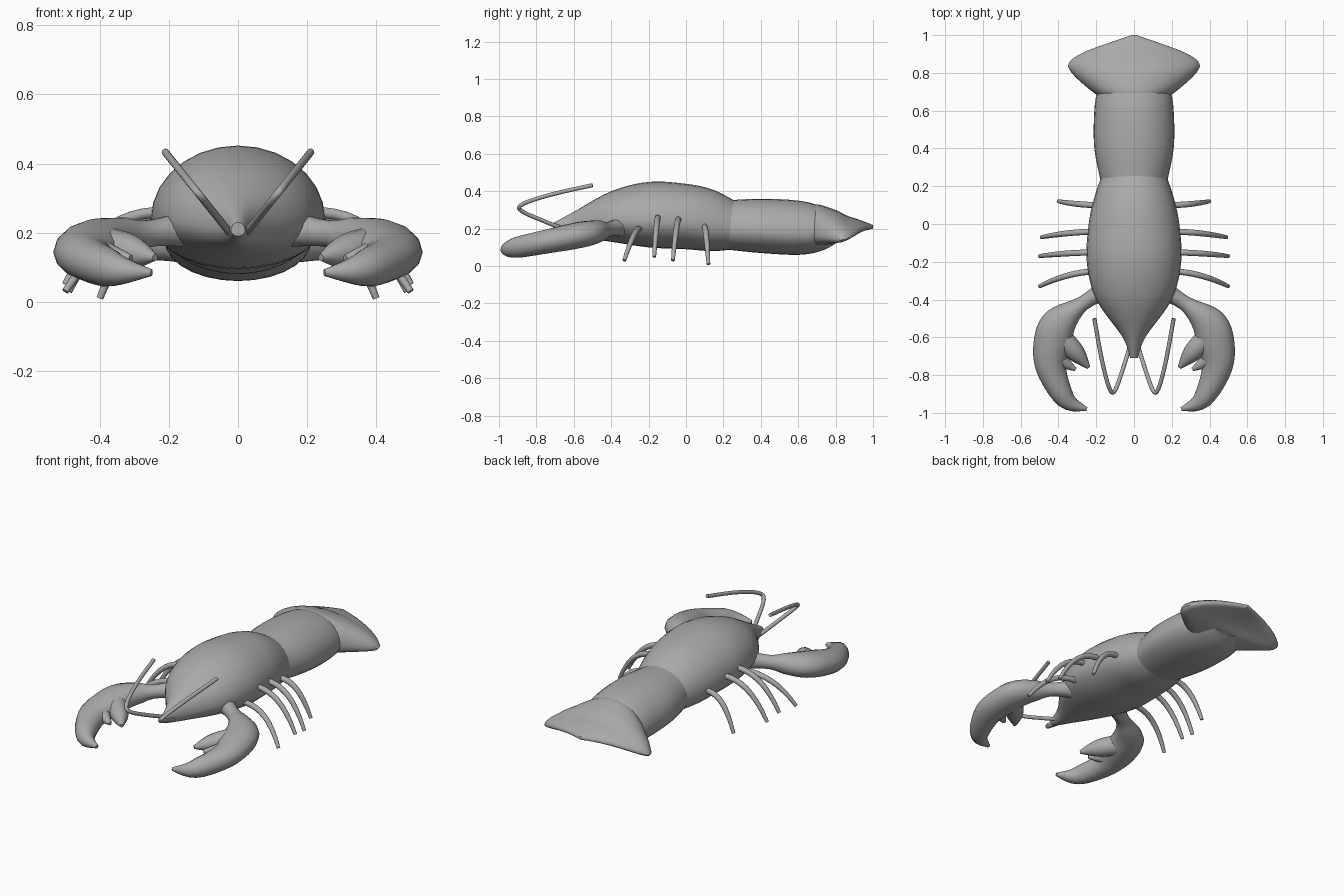
import bpy
import bmesh
from math import sin, cos, tau, radians
from mathutils import Vector

cube = bpy.data.objects.get("Cube")
if cube:
    bpy.data.objects.remove(cube, do_unlink=True)

grey = bpy.data.materials.new("shell grey")
grey.use_nodes = True
colour = (0.4, 0.4, 0.4, 1)
grey.diffuse_color = colour
grey.node_tree.nodes["Principled BSDF"].inputs["Base Color"].default_value = colour


def smooth_keys(keys, steps=5):
    """Catmull-Rom interpolation of tuples of any length."""
    out = []
    last = len(keys) - 1
    for i in range(last):
        before, start = keys[max(i - 1, 0)], keys[i]
        end, after = keys[i + 1], keys[min(i + 2, last)]
        for step in range(steps):
            t = step / steps
            row = []
            for a, b, c, d in zip(before, start, end, after):
                leave, arrive = (c - a) / 2, (d - b) / 2
                curve = 3 * (c - b) - 2 * leave - arrive
                twist = 2 * (b - c) + leave + arrive
                row.append(b + t * (leave + t * (curve + t * twist)))
            out.append(row)
    out.append(list(keys[last]))
    return out


def circle(count):
    """Cosine and sine of evenly spaced angles."""
    return [(cos(tau * k / count), sin(tau * k / count)) for k in range(count)]


def skin(name, rings):
    """Bridge rings of points into a closed smooth surface."""
    bm = bmesh.new()
    loops = [[bm.verts.new(point) for point in ring] for ring in rings]
    for near, far in zip(loops, loops[1:]):
        for k in range(len(near)):
            bm.faces.new((near[k - 1], near[k], far[k], far[k - 1]))
    bm.faces.new(loops[0])
    bm.faces.new(loops[-1])
    bmesh.ops.recalc_face_normals(bm, faces=bm.faces)
    mesh = bpy.data.meshes.new(name)
    bm.to_mesh(mesh)
    bm.free()
    mesh.materials.append(grey)
    obj = bpy.data.objects.new(name, mesh)
    bpy.context.collection.objects.link(obj)
    bpy.ops.object.select_all(action='DESELECT')
    obj.select_set(True)
    bpy.context.view_layer.objects.active = obj
    bpy.ops.object.shade_smooth_by_angle(angle=radians(50))


def hull(name, keys, bend=0.0):
    """Shell section from keys of y, half width, bottom and top height.
    The widest line sits below the middle; bend makes wide edges droop."""
    rings = []
    for y, width, bottom, top in smooth_keys(keys):
        middle = bottom + 0.4 * (top - bottom)
        ring = []
        for c, s in circle(28):
            x = width * c
            height = top - middle if s > 0 else middle - bottom
            ring.append((x, y, middle + height * s - bend * x * x))
        rings.append(ring)
    skin(name, rings)


def limb(name, path, side):
    """Sweep along rows of x, y, z, radius; thick stretches are flattened."""
    points = [Vector((side * x, y, z)) for x, y, z, radius in path]
    last = len(points) - 1
    rings = []
    for i, centre in enumerate(points):
        along = (points[min(i + 1, last)] - points[max(i - 1, 0)]).normalized()
        across = along.cross(Vector((0, 0, 1))).normalized()
        up = across.cross(along)
        radius = path[i][3]
        thickness = min(radius, 0.04 + 0.3 * radius)
        rings.append([centre + across * radius * c + up * thickness * s
                      for c, s in circle(14)])
    skin(name, rings)


def claw_part(name, keys, side):
    """Claw piece from keys of x, y, radius, sloping down towards the front."""
    path = [(x, y, 0.28 + 0.2 * y, radius) for x, y, radius in smooth_keys(keys)]
    limb(name, path, side)


def leg(name, side, root, sweep, reach, hip, foot):
    """Walking leg that leaves the body level and curves down to its foot."""
    path = []
    for step in range(11):
        t = step / 10
        path.append((0.18 + (reach - 0.18) * t,
                     root + sweep * t ** 2,
                     hip + (foot - hip) * t ** 3,
                     0.016 - 0.006 * t ** 4))
    limb(name, path, side)


def antenna(name, keys, side):
    """Thin feeler from keys of x, y, rising steadily as it spreads."""
    path = [(x, y, 0.17 + 1.25 * x, 0.011) for x, y in smooth_keys(keys)]
    limb(name, path, side)


# Body: carapace, abdomen and drooping tail fan
hull("carapace", [
    (-0.71, 0.02, 0.19, 0.23),
    (-0.6, 0.06, 0.16, 0.29),
    (-0.4, 0.2, 0.13, 0.4),
    (-0.2, 0.25, 0.1, 0.45),
    (0, 0.24, 0.09, 0.44),
    (0.14, 0.21, 0.08, 0.41),
    (0.26, 0.17, 0.09, 0.35),
])
hull("abdomen", [
    (0.2, 0.17, 0.09, 0.35),
    (0.4, 0.21, 0.07, 0.36),
    (0.6, 0.21, 0.06, 0.35),
    (0.72, 0.19, 0.08, 0.32),
    (0.8, 0.15, 0.12, 0.27),
])
hull("tail_fan", [
    (0.66, 0.15, 0.12, 0.31),
    (0.7, 0.22, 0.1, 0.33),
    (0.8, 0.33, 0.13, 0.3),
    (0.86, 0.34, 0.16, 0.27),
    (0.92, 0.24, 0.18, 0.25),
    (1, 0.01, 0.2, 0.22),
], bend=0.5)

for side, word in ((1, "left"), (-1, "right")):
    # Arm with the long curved claw finger
    claw_part(word + "_claw", [
        (0.12, -0.33, 0.06),
        (0.27, -0.42, 0.04),
        (0.39, -0.52, 0.09),
        (0.43, -0.62, 0.1),
        (0.44, -0.76, 0.08),
        (0.36, -0.93, 0.05),
        (0.25, -0.98, 0.01),
    ], side)
    # Short inner finger and its tooth
    claw_part(word + "_claw_thumb", [
        (0.41, -0.58, 0.06), (0.31, -0.68, 0.05), (0.24, -0.76, 0.01),
    ], side)
    claw_part(word + "_claw_tooth", [(0.41, -0.71, 0.05), (0.31, -0.77, 0.01)], side)

    # Walking legs from front to back
    leg(word + "_front_leg", side, root=-0.25, sweep=-0.08, reach=0.5, hip=0.2, foot=0.03)
    leg(word + "_second_leg", side, root=-0.15, sweep=-0.02, reach=0.5, hip=0.26, foot=0.05)
    leg(word + "_third_leg", side, root=-0.04, sweep=-0.03, reach=0.49, hip=0.25, foot=0.03)
    leg(word + "_rear_leg", side, root=0.1, sweep=0.02, reach=0.4, hip=0.21, foot=0.01)

    # Feeler sweeping forward, then back beside the head
    antenna(word + "_antenna", [
        (0.02, -0.64), (0.05, -0.74), (0.1, -0.88),
        (0.13, -0.87), (0.17, -0.72), (0.21, -0.5),
    ], side)
